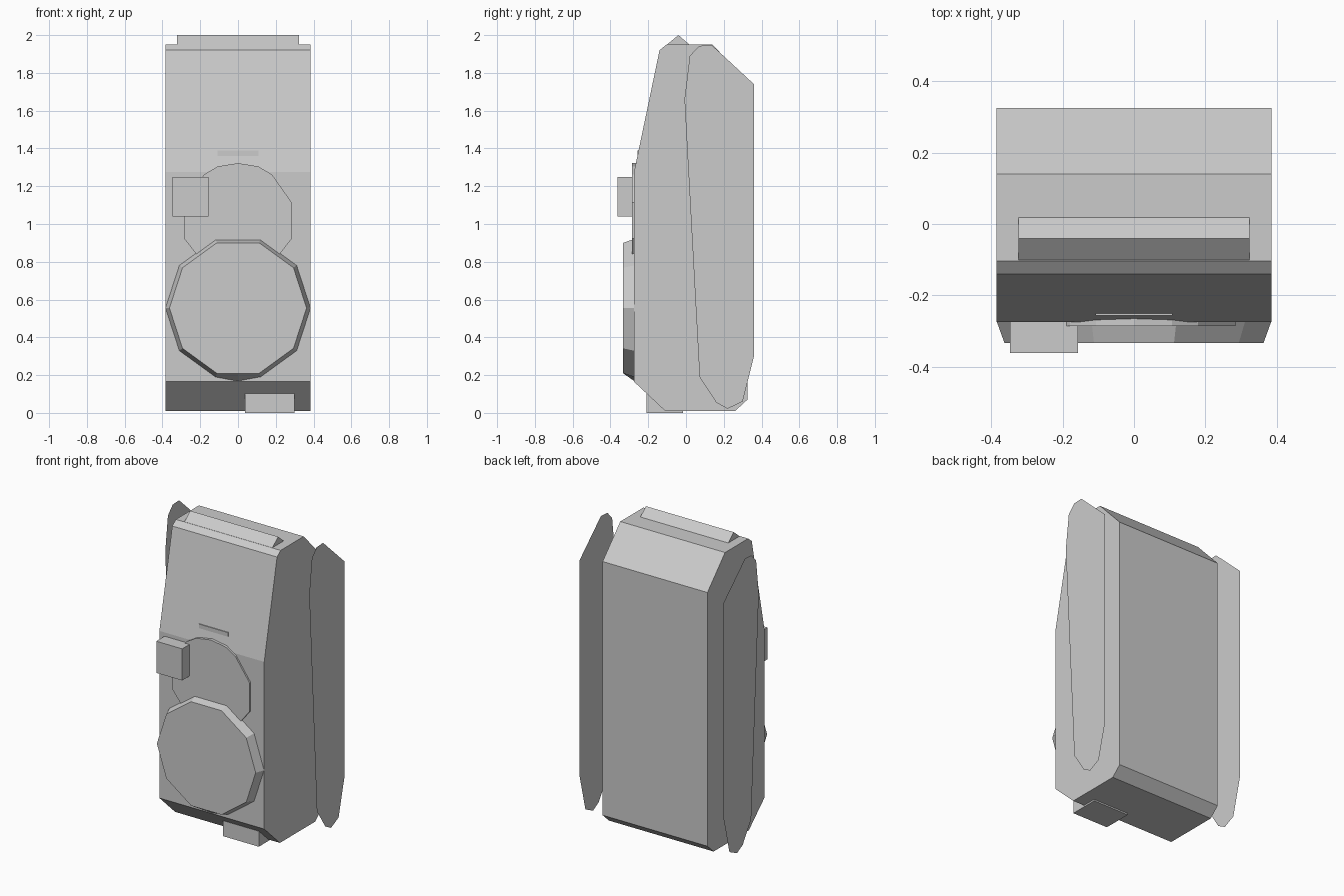
import bpy, bmesh, math

if "Cube" in bpy.data.objects:
    bpy.data.objects.remove(bpy.data.objects["Cube"])


def make_object(name, verts, faces):
    mesh = bpy.data.meshes.new(name)
    bm = bmesh.new()
    vs = [bm.verts.new(v) for v in verts]
    for f in faces:
        bm.faces.new([vs[i] for i in f])
    if len(faces) > 1:
        bmesh.ops.recalc_face_normals(bm, faces=bm.faces)
    bm.to_mesh(mesh)
    bm.free()
    obj = bpy.data.objects.new(name, mesh)
    bpy.context.collection.objects.link(obj)
    return obj


def loft(name, a, b):
    """Closed solid between two rings with the same number of points."""
    n = len(a)
    faces = [range(n), range(2 * n - 1, n - 1, -1)]
    faces += [(i, (i + 1) % n, n + (i + 1) % n, n + i) for i in range(n)]
    return make_object(name, a + b, faces)


def side_profile(name, half_width, yz):
    return loft(name, [(-half_width, y, z) for y, z in yz],
                [(half_width, y, z) for y, z in yz])


def box(name, x0, x1, y0, y1, z0, z1):
    ring = [(x0, z0), (x1, z0), (x1, z1), (x0, z1)]
    return loft(name, [(x, y0, z) for x, z in ring],
                [(x, y1, z) for x, z in ring])


# Main body: side profile with cut corners
side_profile("body", 0.385, [
    (-0.275, 0.165), (-0.275, 1.275), (-0.14, 1.92), (-0.103, 1.95),
    (0.14, 1.95), (0.325, 1.755), (0.325, 0.07), (0.26, 0.01), (-0.11, 0.01)])

# Triangular ridge on top
side_profile("top_ridge", 0.323, [(-0.103, 1.948), (-0.04, 2.0), (0.02, 1.948)])

# Thin side panels, standing off the body
panel = [(0.36, 1.74), (0.137, 1.947), (0.07, 1.943), (0.02, 1.89), (-0.008, 1.66),
         (0.072, 0.19), (0.16, 0.055), (0.22, 0.022), (0.30, 0.06), (0.36, 0.30)]
for side, label in ((1, "right"), (-1, "left")):
    pts = panel[::-side]
    make_object(label + "_side_panel", [(side * 0.529, y, z) for y, z in pts],
                [range(len(pts))])

# Large ten-sided disc, sloped rim with a small point at the bottom
front, back = [], []
for i in range(10):
    t = math.radians(36 * i)
    front.append((0.363 * math.cos(t), -0.333, 0.555 + 0.363 * math.sin(t)))
    back.append((0.385 * math.cos(t), -0.272, 0.555 + 0.385 * math.sin(t)))
    if i == 7:
        front.append((0, -0.333, front[-1][2]))
        back.append((0, -0.272, 0.167))
loft("large_disc", front, back)

# Smaller raised plate above the disc
half = [(0.107, 1.305), (0.18, 1.262), (0.285, 1.113), (0.285, 0.923), (0.222, 0.842)]
outline = [(0, 1.322)] + half + [(-x, z) for x, z in reversed(half)]
loft("upper_plate", [(x, -0.286, z) for x, z in outline],
     [(x, -0.262, z) for x, z in outline])

# Small blocks on the front and under the base
box("front_block", -0.347, -0.157, -0.362, -0.272, 1.04, 1.25)
box("front_ledge", -0.108, 0.108, -0.257, -0.245, 1.35, 1.388)
box("front_foot", 0.037, 0.30, -0.21, -0.015, 0.0, 0.103)
